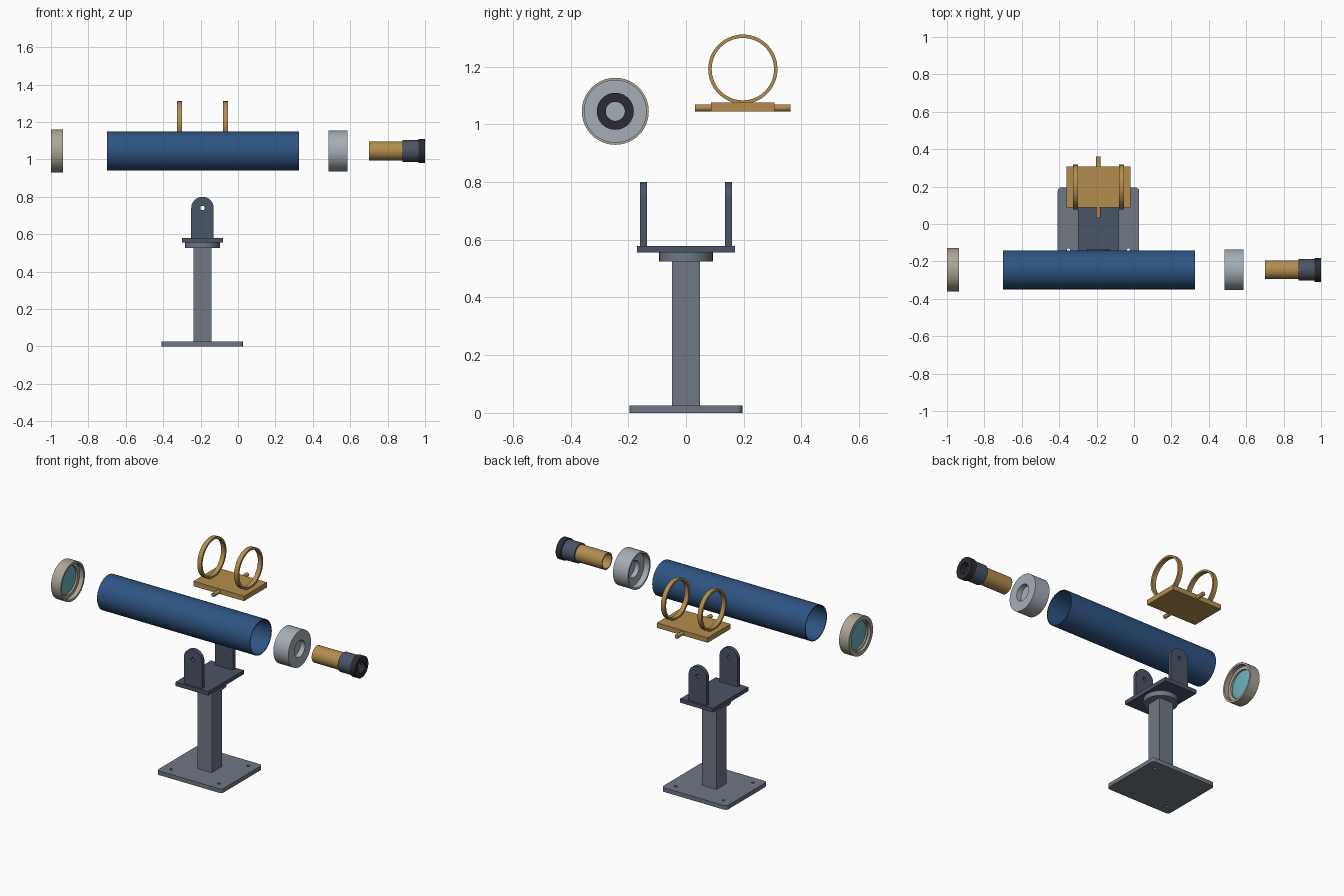
import bpy, bmesh, math
from mathutils import Matrix, Vector

cube = bpy.data.objects.get("Cube")
if cube:
    bpy.data.objects.remove(cube, do_unlink=True)


def material(name, hexcode):
    def linear(c):
        return c / 12.92 if c <= 0.04045 else ((c + 0.055) / 1.055) ** 2.4
    rgb = [linear(int(hexcode[i:i + 2], 16) / 255) for i in (0, 2, 4)]
    m = bpy.data.materials.new(name)
    m.use_nodes = True
    m.diffuse_color = (*rgb, 1)
    m.node_tree.nodes["Principled BSDF"].inputs["Base Color"].default_value = (*rgb, 1)
    return m


BLUE = material("tube_blue", "2E5482")
BRASS = material("brass", "B48D4E")
GREY = material("pier_grey", "6F7885")
SLATE = material("slate", "4A5566")
SILVER = material("silver", "A5AEB6")
BEIGE = material("warm_nickel", "ADA596")
BLACK = material("black_rubber", "2B2B35")
GLASS = material("teal_glass", "68B4C0")

MOUNT_X = -0.19               # vertical axis of the mount
AXIS = Vector((0, -0.245, 1.045))   # optical axis
ALONG_Y = Matrix.Rotation(math.pi / 2, 4, 'Z')
ALONG_Z = Matrix.Rotation(-math.pi / 2, 4, 'Y')


def finish(name, bm, mat):
    bmesh.ops.remove_doubles(bm, verts=bm.verts, dist=1e-5)
    bmesh.ops.recalc_face_normals(bm, faces=bm.faces)
    mesh = bpy.data.meshes.new(name)
    bm.to_mesh(mesh)
    bm.free()
    mesh.materials.clear()
    mesh.materials.append(mat)
    obj = bpy.data.objects.new(name, mesh)
    bpy.context.collection.objects.link(obj)
    bpy.ops.object.select_all(action='DESELECT')
    obj.select_set(True)
    bpy.context.view_layer.objects.active = obj
    bpy.ops.object.shade_smooth_by_angle(angle=math.radians(30))
    return obj


def lathe(name, profile, mat, origin=AXIS, turn=Matrix(), closed=True, steps=64):
    """Spin (distance along axis, radius) points around the local x axis."""
    bm = bmesh.new()
    verts = [bm.verts.new((x, 0, r)) for x, r in profile]
    pairs = list(zip(verts, verts[1:]))
    if closed:
        pairs.append((verts[-1], verts[0]))
    edges = [bm.edges.new(p) for p in pairs]
    bmesh.ops.spin(bm, geom=verts + edges, cent=(0, 0, 0), axis=(1, 0, 0),
                   angle=math.tau, steps=steps)
    bm.transform(Matrix.Translation(origin) @ turn)
    return finish(name, bm, mat)


def pipe(name, x0, x1, outer, inner, mat, **kw):
    return lathe(name, [(x0, inner), (x0, outer), (x1, outer), (x1, inner)], mat, **kw)


def rod(name, x0, x1, r, mat, **kw):
    return lathe(name, [(x0, 0), (x0, r), (x1, r), (x1, 0)], mat, closed=False, **kw)


def box(name, size, centre, mat):
    bm = bmesh.new()
    bmesh.ops.create_cube(bm, size=1)
    bm.transform(Matrix.Translation(centre) @ Matrix.Diagonal((*size, 1)))
    return finish(name, bm, mat)


def arc(cx, cy, r, start, end, n):
    angles = [math.radians(start + (end - start) * i / n) for i in range(n + 1)]
    return [(cx + r * math.cos(a), cy + r * math.sin(a)) for a in angles]


def cut_plate(name, loops, thickness, mat, matrix):
    """Flat plate from an outline followed by its holes."""
    curve = bpy.data.curves.new(name, 'CURVE')
    curve.dimensions = '2D'
    curve.fill_mode = 'BOTH'
    curve.extrude = thickness / 2
    for loop in loops:
        spline = curve.splines.new('POLY')
        spline.points.add(len(loop) - 1)
        for p, (x, y) in zip(spline.points, loop):
            p.co = (x, y, 0, 1)
        spline.use_cyclic_u = True
    temp = bpy.data.objects.new(name + "_outline", curve)
    bm = bmesh.new()
    mesh = temp.to_mesh()
    bm.from_mesh(mesh)
    temp.to_mesh_clear()
    bpy.data.objects.remove(temp)
    bpy.data.curves.remove(curve)
    bm.transform(matrix)
    return finish(name, bm, mat)


def hole(x, y, r):
    return arc(x, y, r, 0, 345, 23)


# Pier: drilled foot plate, square column and round bearing
hx, hy, rc = 0.218, 0.195, 0.02
outline = []
for i, (sx, sy) in enumerate([(1, 1), (-1, 1), (-1, -1), (1, -1)]):
    outline += arc(sx * (hx - rc), sy * (hy - rc), rc, 90 * i, 90 * i + 90, 6)
bolts = [hole(sx * 0.16, sy * 0.14, 0.009) for sx in (-1, 1) for sy in (-1, 1)]
cut_plate("foot_plate", [outline] + bolts, 0.025, GREY,
          Matrix.Translation((MOUNT_X, 0, 0.0125)))
box("pier_column", (0.096, 0.096, 0.502), (MOUNT_X, 0, 0.275), GREY)
rod("bearing_disc", 0.525, 0.556, 0.093, GREY, origin=Vector((MOUNT_X, 0, 0)), turn=ALONG_Z)

# Yoke: plate with two arched ears
box("yoke_plate", (0.22, 0.34, 0.024), (MOUNT_X, 0, 0.567), SLATE)
ear = [(-0.06, 0.575), (0.06, 0.575)] + arc(0, 0.74, 0.06, 0, 180, 24)
for side, name in ((-1, "yoke_ear_front"), (1, "yoke_ear_back")):
    cut_plate(name, [ear, hole(0, 0.74, 0.012)], 0.024, SLATE,
              Matrix.Translation((MOUNT_X, side * 0.148, 0)) @ Matrix.Rotation(math.pi / 2, 4, 'X'))

# Cradle: plate, trunnion pins and two tube rings
cradle_y = 0.197
box("cradle_plate", (0.34, 0.22, 0.03), (MOUNT_X, cradle_y, 1.06), BRASS)
for side, name in ((-1, "trunnion_front"), (1, "trunnion_back")):
    rod(name, side * 0.10, side * 0.165, 0.012, BRASS,
        origin=Vector((MOUNT_X, cradle_y, 1.057)), turn=ALONG_Y, steps=24)
for side, name in ((-1, "tube_ring_right"), (1, "tube_ring_left")):
    pipe(name, -0.0135, 0.0135, 0.12, 0.108, BRASS,
         origin=Vector((MOUNT_X + side * 0.123, cradle_y, 1.191)))

# Main tube
pipe("main_tube", -0.70, 0.325, 0.104, 0.099, BLUE)

# Objective cell and lens
lathe("objective_cell", [(-1, 0.092), (-1, 0.116), (-0.935, 0.116), (-0.935, 0.104),
                         (-0.962, 0.104), (-0.962, 0.084), (-0.985, 0.084), (-0.985, 0.092)], BEIGE)
lens = [(-0.974 - 0.009 * math.cos(a), 0.0845 * math.sin(a))
        for a in (math.pi * i / 16 for i in range(17))]
lathe("objective_lens", lens, GLASS, closed=False)

# Focuser body with a stepped bore
lathe("focuser_body", [(0.485, 0.098), (0.485, 0.109), (0.585, 0.109), (0.585, 0.05),
                       (0.52, 0.05), (0.52, 0.098)], SILVER)
rod("focuser_web", 0.548, 0.554, 0.051, SILVER)

# Eyepiece
pipe("eyepiece_barrel", 0.70, 0.882, 0.05, 0.043, BRASS)
pipe("eyepiece_body", 0.88, 0.967, 0.058, 0.04, SLATE)
pipe("eyecup", 0.965, 1.0, 0.064, 0.033, BLACK)
